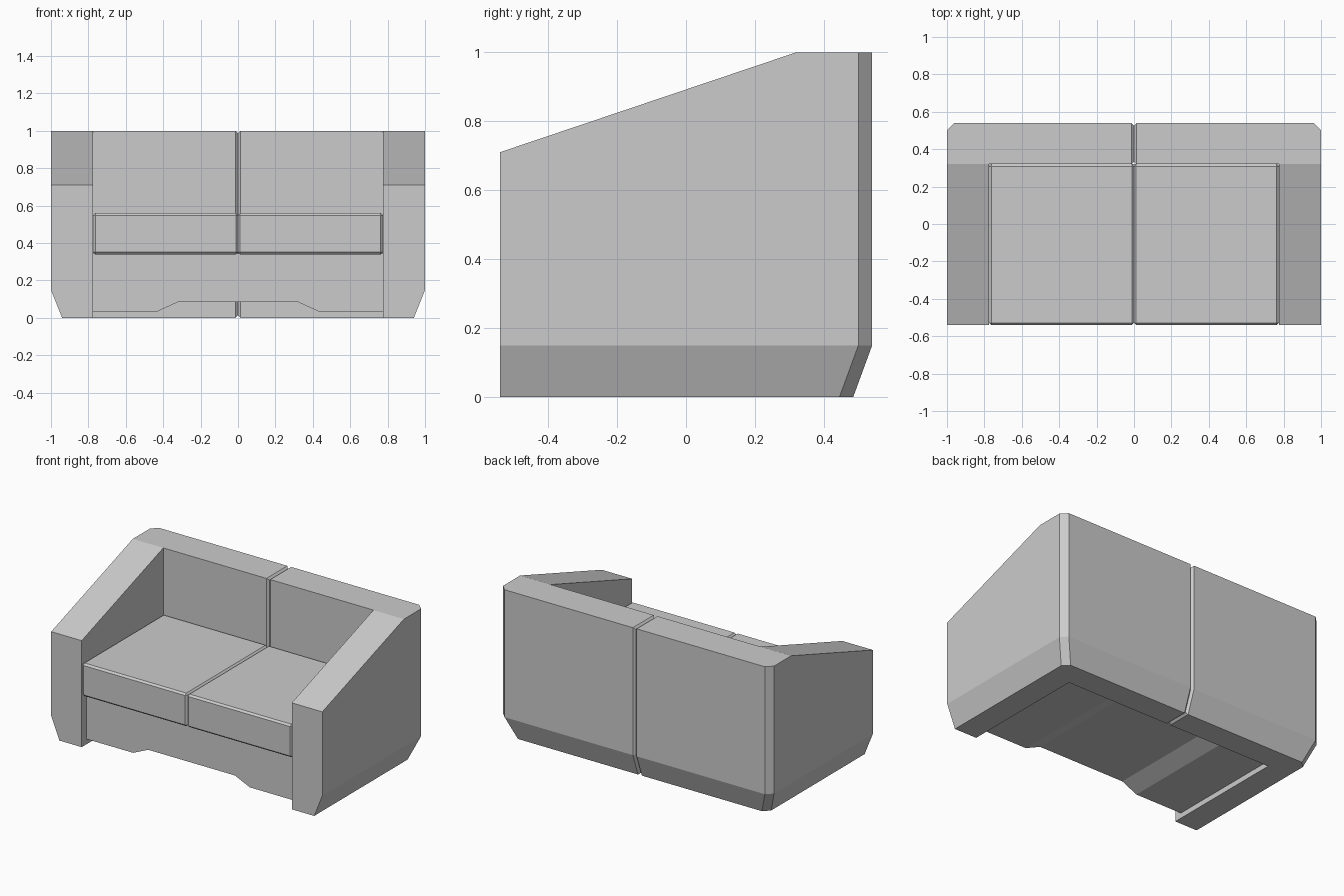
import bpy
import bmesh

cube = bpy.data.objects.get("Cube")
if cube:
    bpy.data.objects.remove(cube)

fabric = bpy.data.materials.new("grey fabric")
fabric.use_nodes = True
GREY = (0.6, 0.6, 0.6, 1)
fabric.diffuse_color = GREY
fabric.node_tree.nodes["Principled BSDF"].inputs["Base Color"].default_value = GREY

HALF, INNER = 1.0, 0.775        # outer and inner side of the arms
FRONT, REST, BACK = -0.54, 0.32, 0.54


def finish(name, bm, mirror=False):
    bmesh.ops.recalc_face_normals(bm, faces=bm.faces)
    mesh = bpy.data.meshes.new(name)
    bm.to_mesh(mesh)
    bm.free()
    mesh.materials.append(fabric)
    obj = bpy.data.objects.new(name, mesh)
    bpy.context.collection.objects.link(obj)
    if mirror:
        mod = obj.modifiers.new("Mirror", 'MIRROR')
        mod.use_mirror_merge = False
    return obj


def bevel(bm, edges, width):
    bmesh.ops.bevel(bm, geom=edges, offset=width, segments=1, affect='EDGES')


# Arms and backrest: an L-shaped half, tapered at the foot, mirrored
plan = [(0, REST), (INNER, REST), (INNER, FRONT), (HALF, FRONT),
        (HALF, REST), (HALF, 0.5), (0.96, BACK), (0, BACK)]


def taper(x, y):
    return (x - 0.06 if x > INNER else x, y - 0.055 if y > REST else y)


bm = bmesh.new()
foot = [bm.verts.new((*taper(x, y), 0)) for x, y in plan]
waist = [bm.verts.new((x, y, 0.15)) for x, y in plan]
top = [bm.verts.new((x, y, 0.71 if y == FRONT else 1)) for x, y in plan]
for low, high in ((foot, waist), (waist, top)):
    for i in range(len(plan)):
        j = (i + 1) % len(plan)
        bm.faces.new((low[i], low[j], high[j], high[i]))
for ring in (foot, top):
    bm.faces.new([ring[i] for i in (0, 1, 4, 5, 6, 7)])
    bm.faces.new(ring[1:5])
bmesh.ops.recalc_face_normals(bm, faces=bm.faces)
# Centre seam: bevel the outline of the face on the middle plane
on_seam = [f for f in bm.faces if all(abs(v.co.x) < 1e-5 for v in f.verts)]
bmesh.ops.dissolve_faces(bm, faces=on_seam)
seam = [e for e in bm.edges if all(abs(v.co.x) < 1e-5 for v in e.verts)]
bevel(bm, seam, 0.014)
finish("arms_and_backrest", bm, mirror=True)

# Seat cushions: bevelled box, mirrored
bm = bmesh.new()
bmesh.ops.create_cube(bm, size=1)
for v in bm.verts:
    v.co.x = INNER if v.co.x > 0 else 0
    v.co.y = REST if v.co.y > 0 else FRONT
    v.co.z = 0.56 if v.co.z > 0 else 0.34
bevel(bm, bm.edges[:], 0.012)
finish("seat_cushions", bm, mirror=True)

# Seat base: front profile with a raised middle, run back to the backrest
side = [(INNER, 0.345), (INNER, 0.035), (0.43, 0.035), (0.32, 0.085)]
profile = side + [(-x, z) for x, z in reversed(side)]
bm = bmesh.new()
face = bm.faces.new([bm.verts.new((x, -0.49, z)) for x, z in profile])
sweep = bmesh.ops.extrude_face_region(bm, geom=[face], use_keep_orig=True)
moved = [g for g in sweep["geom"] if isinstance(g, bmesh.types.BMVert)]
bmesh.ops.translate(bm, verts=moved, vec=(0, REST + 0.49, 0))
finish("seat_base", bm)
